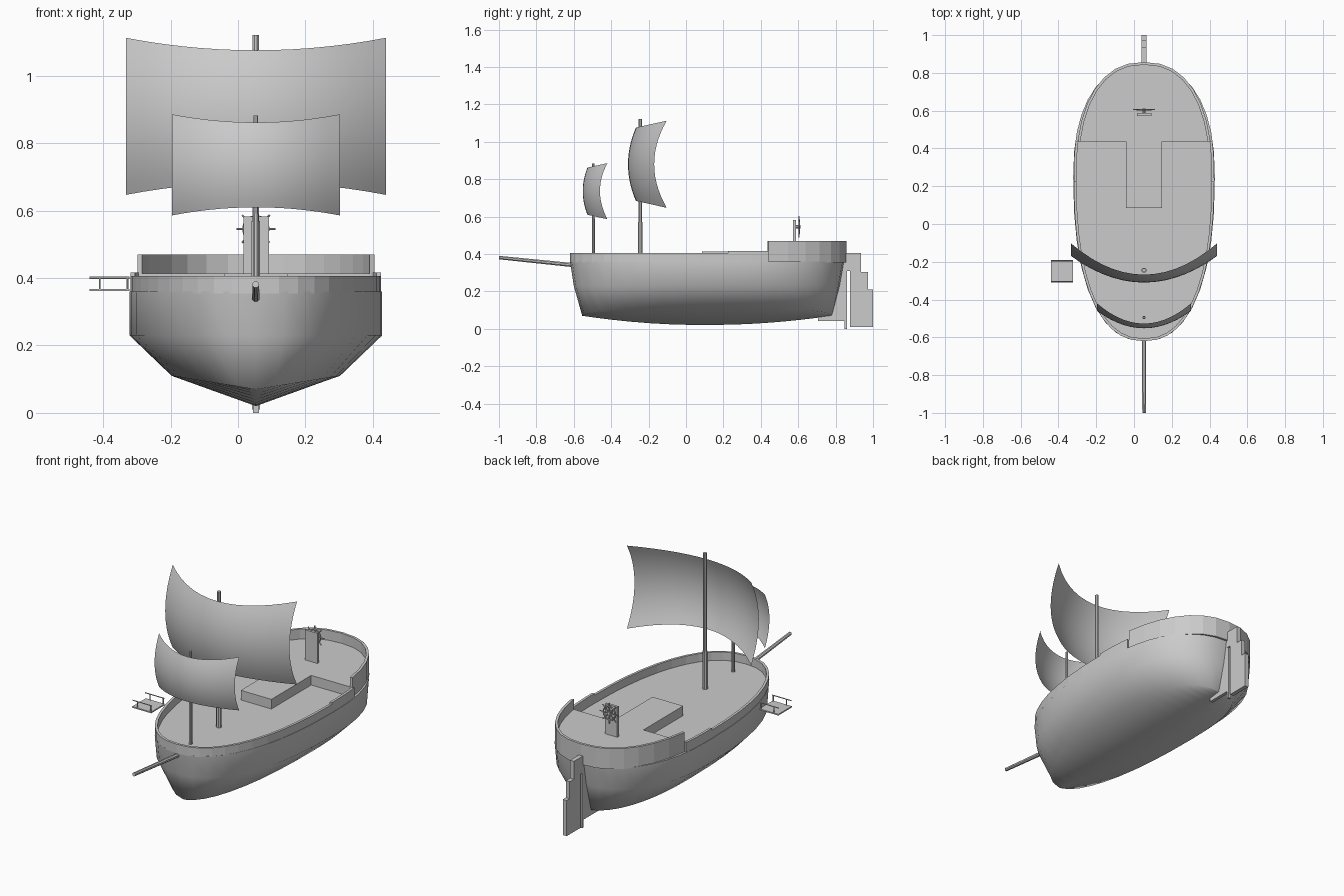
import bpy, bmesh, math
from mathutils import Vector

if "Cube" in bpy.data.objects:
    bpy.data.objects.remove(bpy.data.objects["Cube"])

CX = 0.053      # centreline of the ship
YC = 0.25       # station of maximum beam
EXP = 2 / 2.33  # superellipse exponent of the plan outline


def make(name, verts, faces, smooth=None):
    me = bpy.data.meshes.new(name)
    me.from_pydata(verts, [], faces)
    bm = bmesh.new()
    bm.from_mesh(me)
    bmesh.ops.recalc_face_normals(bm, faces=bm.faces)
    bm.to_mesh(me)
    bm.free()
    ob = bpy.data.objects.new(name, me)
    bpy.context.collection.objects.link(ob)
    if smooth:
        bpy.ops.object.select_all(action='DESELECT')
        bpy.context.view_layer.objects.active = ob
        ob.select_set(True)
        bpy.ops.object.shade_smooth_by_angle(angle=math.radians(smooth))
    return ob


def box(name, x0, x1, y0, y1, z0, z1):
    v = [(x, y, z) for x in (x0, x1) for y in (y0, y1) for z in (z0, z1)]
    f = [(0, 1, 3, 2), (4, 6, 7, 5), (0, 4, 5, 1), (2, 3, 7, 6), (0, 2, 6, 4), (1, 5, 7, 3)]
    return make(name, v, f)


def rod(name, p, q, r0, r1=None, n=8):
    p, q = Vector(p), Vector(q)
    rot = (q - p).to_track_quat('Z', 'Y')
    v = []
    for c, r in ((p, r0), (q, r1 or r0)):
        for i in range(n):
            a = 2 * math.pi * (i + .5) / n
            v.append(c + rot @ Vector((r * math.cos(a), r * math.sin(a), 0)))
    f = [(i, (i + 1) % n, n + (i + 1) % n, n + i) for i in range(n)]
    return make(name, v, f + [tuple(range(n)), tuple(range(n, 2 * n))], 35)


def prism(name, profile, x0, x1):
    # (y, z) profile extruded across x
    n = len(profile)
    v = [(x, y, z) for x in (x0, x1) for y, z in profile]
    f = [(i, (i + 1) % n, n + (i + 1) % n, n + i) for i in range(n)]
    return make(name, v, f + [tuple(range(n)), tuple(range(n, 2 * n))])


def plan(a, w, bow, stern):
    # point on the egg-shaped plan outline, angle 0 = widest on +x side
    c, s = math.cos(a), math.sin(a)
    px = math.copysign(abs(c) ** EXP, c) * w
    py = math.copysign(abs(s) ** EXP, s) * ((stern - YC) if s > 0 else (YC - bow))
    return CX + px, YC + py


def angle_at(y, bow, stern):
    t = (y - YC) / ((stern - YC) if y > YC else (YC - bow))
    return math.copysign(math.asin(abs(t) ** (1 / EXP)), t)


# hull: stacked plan rings closed by a keel line
N = 36
rings = [(.375, -.62, .845, .36, 0), (.375, -.60, .822, .23, 0), (.25, -.555, .78, .07, .04)]
verts, faces = [], []
for w, bow, stern, z, lift in rings:
    for i in range(N):
        x, y = plan(2 * math.pi * i / N, w, bow, stern)
        verts.append((x, y, z + lift * abs(x - CX) / w))
for i in range(N):
    x, y = plan(2 * math.pi * i / N, .25, -.555, .78)
    t = (y - .1) / (.68 if y > .1 else .655)
    verts.append((CX, y, .02 + .05 * t * t))
for k in range(3):
    for i in range(N):
        j = (i + 1) % N
        faces.append((k * N + i, k * N + j, k * N + N + j, k * N + N + i))
hull = make("hull", verts, faces)
bm = bmesh.new()
bm.from_mesh(hull.data)
bmesh.ops.remove_doubles(bm, verts=bm.verts, dist=1e-5)
bmesh.ops.dissolve_degenerate(bm, edges=bm.edges, dist=1e-5)
bmesh.ops.recalc_face_normals(bm, faces=bm.faces)
bm.to_mesh(hull.data)
bm.free()
for p in hull.data.polygons:
    p.use_smooth = True

# main deck
make("main_deck", [(*plan(2 * math.pi * i / N, .375, -.62, .845), .36) for i in range(N)],
     [tuple(range(N))])


# bulwarks: thin walls following the outline
def wall(name, a0, a1, z0, z1, w, n, bow=-.62, stern=.857, t=.014):
    v, f = [], []
    for i in range(n + 1):
        a = a0 + (a1 - a0) * i / n
        o = plan(a, w, bow, stern)
        q = plan(a, w - t, bow + t, stern - t)
        v += [(*o, z0), (*o, z1), (*q, z1), (*q, z0)]
    for i in range(n):
        for k in range(4):
            l = (k + 1) % 4
            f.append((4 * i + k, 4 * i + l, 4 * i + 4 + l, 4 * i + 4 + k))
    make(name, v, f + [(0, 1, 2, 3), tuple(range(4 * n, 4 * n + 4))])


A1 = angle_at(.225, -.62, .857)
A2 = angle_at(.44, -.62, .857)
wall("fore_bulwark", -math.pi - A1, A1, .355, .406, .372, 22)
wall("step_bulwark_right", A1, A2, .36, .416, .372, 4)
wall("step_bulwark_left", math.pi - A1, math.pi - A2, .36, .416, .372, 4)
wall("stern_bulwark", A2, math.pi - A2, .355, .47, .362, 14)

# quarterdeck and the block running forward from it
edge = [plan(A2 + (math.pi - 2 * A2) * i / 14, .362, -.62, .85) for i in range(15)]
n = len(edge)
make("quarterdeck", [(x, y, z) for z in (.36, .414) for x, y in edge],
     [(i, (i + 1) % n, n + (i + 1) % n, n + i) for i in range(n)] + [tuple(range(n, 2 * n))])
box("hatch_block", -.042, .148, .085, .445, .36, .414)

# masts and bowsprit
rod("main_mast_base", (CX, -.245, .355), (CX, -.245, .57), .014)
rod("main_mast", (CX, -.245, .57), (CX, -.245, 1.122), .010)
rod("fore_mast_base", (CX, -.495, .355), (CX, -.495, .59), .009)
rod("fore_mast", (CX, -.495, .59), (CX, -.495, .883), .007)
rod("bowsprit", (CX, -.595, .34), (CX, -1.0, .381), .012, .010)


# sails: billowed sheets
def sail(name, w, zc, h, flare, y0, side, edge_bow, corner, n=14):
    v, f = [], []
    for j in range(n + 1):
        b = 2 * j / n - 1
        for i in range(n + 1):
            u = 2 * i / n - 1
            v.append((CX + w * u, y0 + side * u * u + (edge_bow + corner * u * u) * b * b,
                      zc + b * (h + flare * u * u)))
    for j in range(n):
        for i in range(n):
            k = j * (n + 1) + i
            f.append((k, k + 1, k + n + 2, k + n + 1))
    make(name, v, f, 60)


sail("main_sail", .386, .88, .196, .037, -.31, .14, .042, .025)
sail("fore_sail", .249, .736, .126, .024, -.552, .092, .025, .015)

# rudder, stern post and skeg
prism("rudder", [(.85, .405), (.935, .405), (.935, .305), (.973, .305), (.973, .21), (1.0, .21),
                 (1.0, .01), (.877, .01), (.877, .31), (.85, .31)], CX - .012, CX + .012)
prism("stern_post", [(.705, .043), (.848, .043), (.848, 0), (.86, 0), (.86, .405), (.835, .405),
                     (.76, .08), (.705, .08)], CX - .009, CX + .009)

# steering wheel on its stand
box("wheel_stand", .016, .092, .573, .587, .41, .583)
hub = Vector((CX, .605, .546))
rod("wheel_axle", (CX, .585, .546), (CX, .612, .546), .009)
for i in range(8):
    a = math.pi * i / 4
    rod("wheel_spoke", hub, hub + Vector((math.cos(a), 0, math.sin(a))) * .058, .003, n=6)
bpy.ops.mesh.primitive_torus_add(location=hub, rotation=(math.pi / 2, 0, 0), major_segments=16,
                                 minor_segments=6, major_radius=.037, minor_radius=.004)
bpy.context.object.name = "wheel_rim"

# boarding platform with side rails
box("boarding_platform", -.44, -.322, -.31, -.19, .361, .368)
for y in (-.305, -.195):
    rod("platform_rail", (-.44, y, .401), (-.322, y, .401), .003, n=6)
    for x in (-.41, -.328):
        rod("platform_post", (x, y, .365), (x, y, .401), .003, n=6)
